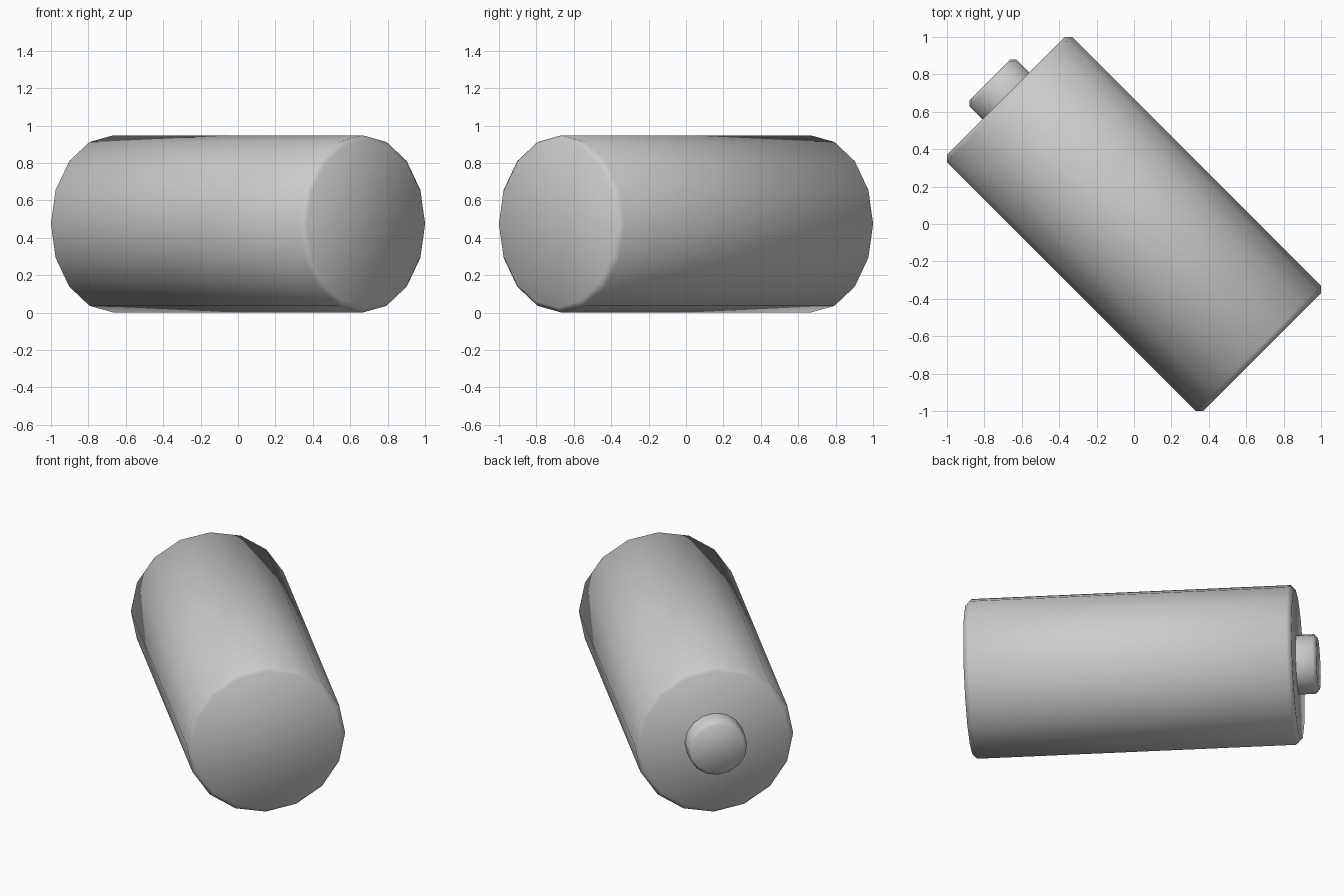
import bpy, bmesh, math
from mathutils import Matrix

if "Cube" in bpy.data.objects:
    bpy.data.objects.remove(bpy.data.objects["Cube"])

SIDES = 16
R = 0.474
# local +x becomes up, local z (the axis) points towards (-1, 1, 0)
s = math.sqrt(0.5)
PLACE = Matrix(((0, s, -s, 0), (0, s, s, 0), (1, 0, 0, R), (0, 0, 0, 1)))


def lathe(name, profile, angle):
    """Capped revolved solid from (radius, axial position) pairs."""
    bm = bmesh.new()
    rings = [[bm.verts.new((r * math.cos(2 * math.pi * i / SIDES),
                            r * math.sin(2 * math.pi * i / SIDES), u))
              for i in range(SIDES)] for r, u in profile]
    for a, b in zip(rings, rings[1:]):
        for i in range(SIDES):
            j = (i + 1) % SIDES
            bm.faces.new((a[i], a[j], b[j], b[i]))
    bm.faces.new(rings[0][::-1])
    bm.faces.new(rings[-1])
    bm.transform(PLACE)
    bmesh.ops.recalc_face_normals(bm, faces=bm.faces)
    mesh = bpy.data.meshes.new(name)
    bm.to_mesh(mesh)
    bm.free()
    ob = bpy.data.objects.new(name, mesh)
    bpy.context.collection.objects.link(ob)
    bpy.ops.object.select_all(action='DESELECT')
    ob.select_set(True)
    bpy.context.view_layer.objects.active = ob
    bpy.ops.object.shade_smooth_by_angle(angle=math.radians(angle))
    return ob


# main cell with chamfered rims
lathe("battery_body", [(R - 0.028, -0.969), (R, -0.941), (R, 0.941), (R - 0.028, 0.969)], 50)
# positive terminal
lathe("terminal_nub", [(0.177, 0.95), (0.177, 1.067), (0.155, 1.089)], 50)
